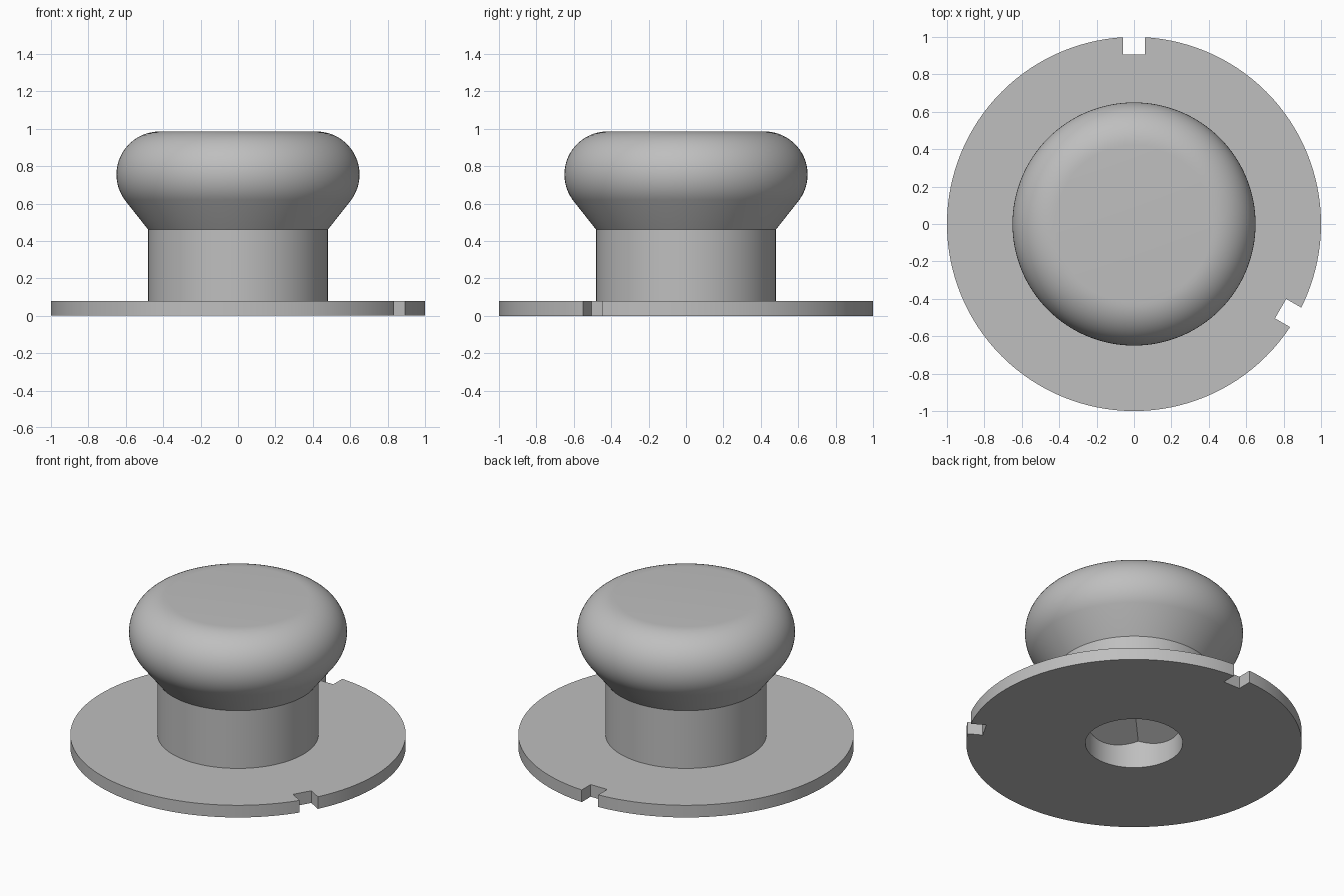
import bpy, bmesh
from math import sin, cos, pi, radians

if "Cube" in bpy.data.objects:
    bpy.data.objects.remove(bpy.data.objects["Cube"])

SEGMENTS = 128

grey = bpy.data.materials.new("plain grey")
grey.use_nodes = True
colour = (0.52, 0.52, 0.52, 1)
grey.diffuse_color = colour
grey.node_tree.nodes["Principled BSDF"].inputs["Base Color"].default_value = colour


def add_object(name, bm):
    bmesh.ops.recalc_face_normals(bm, faces=bm.faces)
    mesh = bpy.data.meshes.new(name)
    bm.to_mesh(mesh)
    bm.free()
    mesh.materials.append(grey)
    obj = bpy.data.objects.new(name, mesh)
    bpy.context.collection.objects.link(obj)
    return obj


def lathe(name, profile):
    """Closed solid of revolution from (radius, height) points, bottom to top."""
    bm = bmesh.new()
    rings = [[bm.verts.new((r * cos(2 * pi * i / SEGMENTS), r * sin(2 * pi * i / SEGMENTS), z))
              for i in range(SEGMENTS)] for r, z in profile]
    for low, high in zip(rings, rings[1:]):
        for i in range(SEGMENTS):
            j = (i + 1) % SEGMENTS
            bm.faces.new((low[i], low[j], high[j], high[i]))
    bm.faces.new(rings[0])
    bm.faces.new(rings[-1])
    return add_object(name, bm)


def cut(obj, cutter):
    mod = obj.modifiers.new("cut", 'BOOLEAN')
    mod.operation = 'DIFFERENCE'
    mod.solver = 'EXACT'
    mod.object = cutter
    bpy.context.view_layer.objects.active = obj
    bpy.ops.object.modifier_apply(modifier=mod.name)


# Base plate
base = lathe("base_plate", [(1, 0), (1, 0.08)])

# Knob: straight stem, flared underside, rounded rim and flat top
rim = [(0.42 + 0.23 * cos(radians(a)), 0.755 + 0.23 * sin(radians(a)))
       for a in range(-36, 91, 6)]
knob = lathe("knob", [(0.48, 0.08), (0.48, 0.46)] + rim)

# Three notches in the plate edge
for angle in (90, 210, 330):
    a = radians(angle)
    bm = bmesh.new()
    bmesh.ops.create_cube(bm, size=1)
    for v in bm.verts:
        x, y = 1.005 + v.co.x * 0.2, v.co.y * 0.12
        v.co = (x * cos(a) - y * sin(a), x * sin(a) + y * cos(a), v.co.z)
    notch = add_object("notch_cutter", bm)
    cut(base, notch)
    bpy.data.objects.remove(notch)

# Round socket underneath, ending in a shallow four-sided point
socket = lathe("socket_cutter", [(0.29, -0.1), (0.29, 0.2)])
bm = bmesh.new()
bm.from_mesh(socket.data)
for v in bm.verts:
    if v.co.z > 0:
        v.co.z = 0.29 - 0.53 * max(abs(v.co.x), abs(v.co.y))
top = max(bm.faces, key=lambda f: len(f.verts) * (f.calc_center_median().z > 0))
bmesh.ops.poke(bm, faces=[top])
bm.verts.ensure_lookup_table()
bm.verts[-1].co = (0, 0, 0.29)
bm.to_mesh(socket.data)
bm.free()
for part in (base, knob):
    cut(part, socket)
bpy.data.objects.remove(socket)

# Smooth round surfaces, sharp edges
bpy.ops.object.select_all(action='DESELECT')
for part in (base, knob):
    part.select_set(True)
bpy.context.view_layer.objects.active = knob
bpy.ops.object.shade_smooth_by_angle(angle=radians(30))
